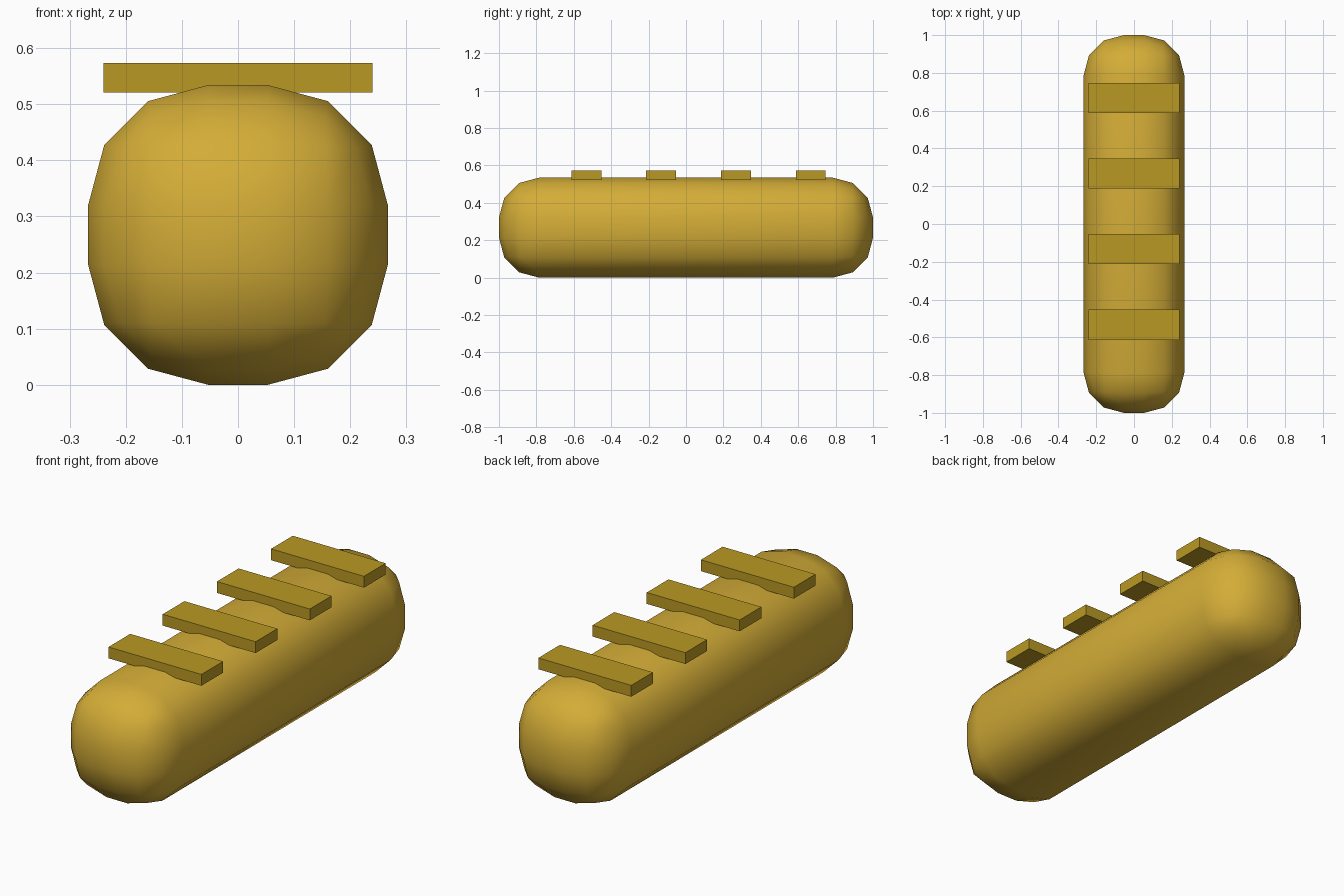
import bpy

cube = bpy.data.objects.get("Cube")
if cube:
    bpy.data.objects.remove(cube, do_unlink=True)


def to_linear(c):
    c /= 255
    return c / 12.92 if c <= 0.04045 else ((c + 0.055) / 1.055) ** 2.4


def make_material(name, rgb):
    colour = [to_linear(c) for c in rgb] + [1]
    mat = bpy.data.materials.new(name)
    mat.use_nodes = True
    mat.diffuse_color = colour
    mat.node_tree.nodes["Principled BSDF"].inputs["Base Color"].default_value = colour
    return mat


def make_box(name, size, location, mat):
    bpy.ops.mesh.primitive_cube_add(size=1, location=location)
    obj = bpy.context.object
    obj.name = name
    obj.scale = size
    bpy.ops.object.transform_apply(location=False, rotation=False, scale=True)
    obj.data.materials.append(mat)
    return obj


gold = make_material("gold", (212, 173, 55))
dark_gold = make_material("dark gold", (186, 153, 36))

# Rounded bar body
SIDE = 0.534
body = make_box("body", (SIDE, 2, SIDE), (0, 0, SIDE / 2), gold)
bevel = body.modifiers.new("rounding", 'BEVEL')
bevel.width = 0.4 * SIDE
bevel.segments = 3
bevel.limit_method = 'NONE'
bpy.ops.object.modifier_apply(modifier=bevel.name)
bpy.ops.object.shade_smooth()

# Four cross slats along the top
for i in range(4):
    make_box(f"slat_{i + 1}", (0.48, 0.16, 0.053), (0, -0.533 + 0.4 * i, 0.547), dark_gold)
